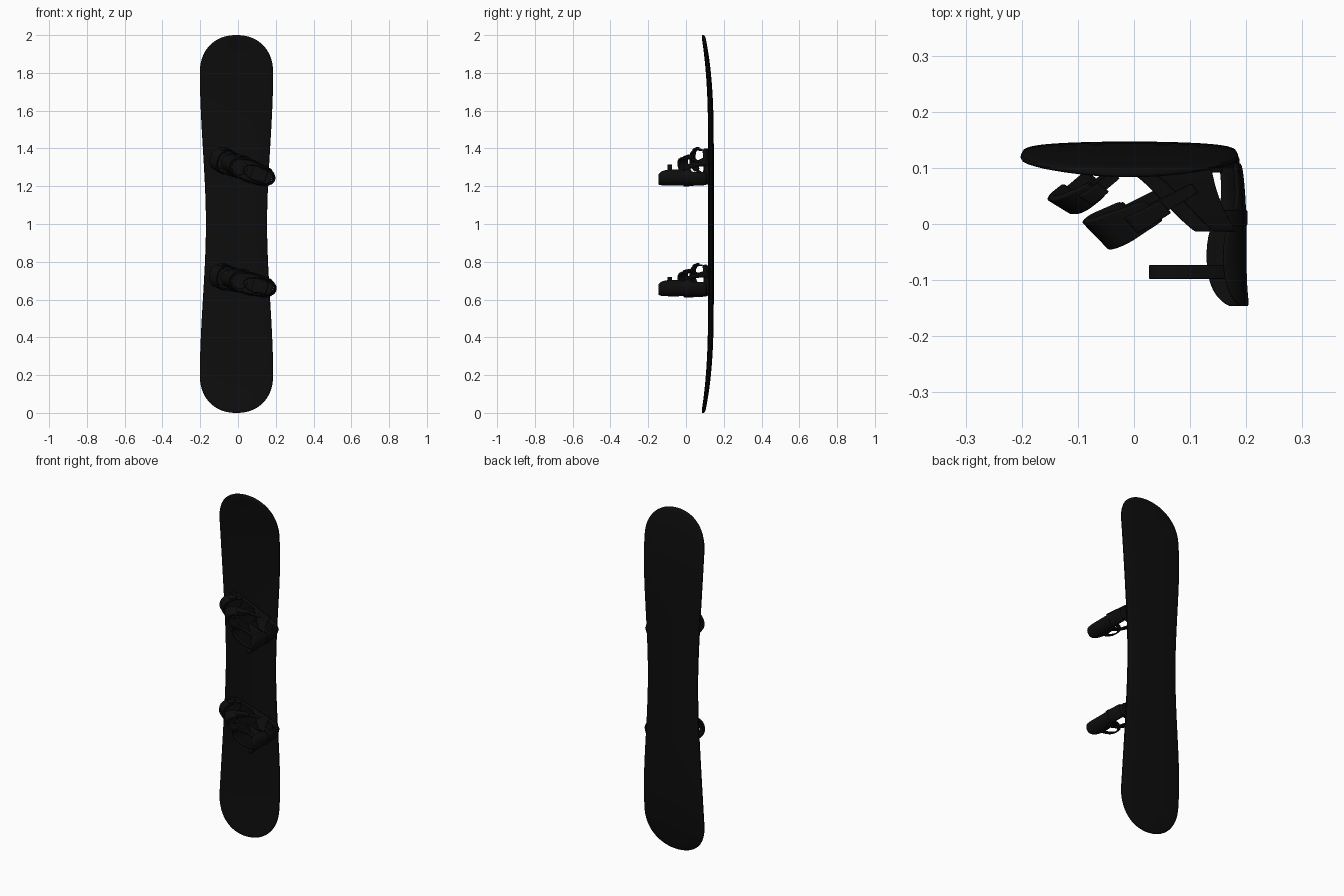
import bpy, bmesh, math
from mathutils import Vector

if "Cube" in bpy.data.objects:
    bpy.data.objects.remove(bpy.data.objects["Cube"])

black = bpy.data.materials.new("matte_black")
black.diffuse_color = (0.004, 0.004, 0.004, 1)
black.use_nodes = True
black.node_tree.nodes["Principled BSDF"].inputs["Base Color"].default_value = black.diffuse_color


def make(name, verts, faces, place=None):
    me = bpy.data.meshes.new(name)
    me.from_pydata(verts, [], faces)
    bm = bmesh.new()
    bm.from_mesh(me)
    bmesh.ops.recalc_face_normals(bm, faces=bm.faces)
    bm.to_mesh(me)
    bm.free()
    ob = bpy.data.objects.new(name, me)
    bpy.context.collection.objects.link(ob)
    me.materials.append(black)
    if place:
        ob.location.z, ob.rotation_euler.y = place
    bpy.context.view_layer.objects.active = ob
    for o in bpy.context.selected_objects:
        o.select_set(False)
    ob.select_set(True)
    bpy.ops.object.shade_smooth_by_angle(angle=math.radians(40))
    return ob


def sheet(name, rows, thick, place, closed=False):
    """Thin smooth panel through a grid of points."""
    n, m = len(rows), len(rows[0])
    faces = [(i * m + j, i * m + j + 1, (i + 1) % n * m + j + 1, (i + 1) % n * m + j)
             for i in range(n if closed else n - 1) for j in range(m - 1)]
    ob = make(name, [p for r in rows for p in r], faces, place)
    so = ob.modifiers.new("thickness", 'SOLIDIFY')
    so.thickness, so.offset = thick, 0
    sub = ob.modifiers.new("smooth", 'SUBSURF')
    sub.levels = sub.render_levels = 2
    return ob


def arch(name, side, apex, side_w, apex_w, half, thick, place, t0=0.0, t1=math.pi, n=12):
    """Strap over the foot, from one side up to the apex and down again."""
    rows = []
    for i in range(n + 1):
        t = t0 + (t1 - t0) * i / n
        s = math.sin(t)
        c = Vector(side).lerp(Vector(apex), s)
        w = Vector(side_w).lerp(Vector(apex_w), min(1, s * s * 1.3))
        z = half * math.copysign(abs(math.cos(t)) ** 0.8, math.cos(t))
        rows.append([(c.x + w.x * k, c.y + w.y * k, z) for k in (-.5, -.44, 0, .44, .5)])
    return sheet(name, rows, thick, place)


def slab(name, outline, y0, y1, place, bevel=0.005):
    """Flat plate from an x-z outline."""
    n = len(outline)
    verts = [(x, y, z) for y in (y0, y1) for x, z in outline]
    faces = [tuple(range(n)), tuple(range(n, 2 * n))]
    faces += [(i, (i + 1) % n, (i + 1) % n + n, i + n) for i in range(n)]
    ob = make(name, verts, faces, place)
    b = ob.modifiers.new("bevel", 'BEVEL')
    b.width, b.segments = bevel, 2
    return ob


# Board: lens-like sections lofted from tail to nose
stations = [0.8 * i / 20 for i in range(20)]
stations += [0.8 + 0.2 * math.sin(math.pi / 2 * i / 16) for i in range(17)]
stations = [-s for s in reversed(stations[1:])] + stations
N, verts = 40, []
for st in stations:
    s = abs(st)
    k = min(1, s / 0.8)
    w = 0.162 + 0.032 * k * k * (3 - 2 * k)
    if s > 0.8:
        w *= max(0.0005, 1 - min(1, ((s - 0.8) / 0.2)) ** 2.2) ** (1 / 2.2)
    r = max(0, (s - 0.35) / 0.65)
    yc = 0.132 - 0.041 * r ** 3
    th = 0.015 - 0.005 * r ** 3
    if s > 0.98:
        th *= 0.4 + 0.6 * math.sqrt(max(0, 1 - ((s - 0.98) / 0.02) ** 2))
    for i in range(N):
        a = 2 * math.pi * i / N
        verts.append((-0.008 + w * math.cos(a),
                      yc + th * math.copysign(abs(math.sin(a)) ** 0.65, math.sin(a)), 1 + st))
M = len(stations)
faces = [(i * N + j, i * N + (j + 1) % N, (i + 1) * N + (j + 1) % N, (i + 1) * N + j)
         for i in range(M - 1) for j in range(N)]
faces += [tuple(range(N)), tuple(range((M - 1) * N, M * N))]
make("board", verts, faces)

for tag, zc, deg in (("upper", 1.305, 21), ("lower", 0.70, 14)):
    P = (zc, math.radians(deg))

    # Base plate, footbed pads and mounting disc
    half = [(0.19, 0.02), (0.165, 0.04), (0.08, 0.052), (-0.09, 0.06), (-0.135, 0.05), (-0.15, 0.025)]
    outline = half + [(x, -z) for x, z in reversed(half)]
    slab(tag + "_base_plate", outline, 0.120, 0.099, P)
    slab(tag + "_heel_pad", [(0.16, 0.03), (0.08, 0.04), (0.08, -0.04), (0.16, -0.03)], 0.1, 0.092, P, 0.003)
    slab(tag + "_toe_pad", [(-0.06, 0.045), (-0.13, 0.04), (-0.13, -0.04), (-0.06, -0.045)], 0.1, 0.094, P, 0.003)
    slab(tag + "_disc", [(0.01 + 0.042 * math.cos(i * math.pi / 16), 0.042 * math.sin(i * math.pi / 16))
                         for i in range(32)], 0.1, 0.095, P, 0.002)

    # Curved highback rising from the heel
    prof = [(0.11, .193, .018, .036), (0.06, .198, .016, .035), (0.02, .201, .025, .037),
            (-0.01, .202, .045, .041), (-0.06, .202, .05, .042), (-0.105, .203, .045, .041),
            (-0.132, .205, .033, .036), (-0.147, .207, .016, .025)]
    rows = [[(xb - d * (1 - math.cos(a)), y, h * math.sin(a))
             for a in (math.pi * (i / 10 - .5) for i in range(11))] for y, xb, d, h in prof]
    sheet(tag + "_highback", rows, 0.008, P)

    # Heel hoop wrapping behind the highback
    rows = []
    for i in range(13):
        a = math.pi * (i / 12 - .5)
        x, z = 0.15 + 0.054 * math.cos(a), 0.047 * math.sin(a)
        rows.append([(x, y, z) for y in (-0.003, 0.0, 0.022, 0.025)])
    sheet(tag + "_heel_hoop", rows, 0.007, P)

    # Calf strap loop
    rows = []
    for i in range(24):
        a = 2 * math.pi * i / 24
        x, z = 0.118 + 0.086 * math.cos(a), 0.041 * math.sin(a)
        rows.append([(x, y, z) for y in (-0.098, -0.096, -0.075, -0.073)])
    sheet(tag + "_calf_strap", rows, 0.006, P, closed=True)

    for sgn, sd in ((1, "left"), (-1, "right")):
        # Side wall sweeping from the base up to the heel hoop
        side = [(0.115, -.03, .125, .052), (0.085, .03, .13, .053), (0.05, .065, .14, .052),
                (0.015, .1, .158, .049), (-0.015, .135, .178, .045)]
        rows = [[(x0 + (x1 - x0) * k, y, sgn * z) for k in (0, .06, .5, .94, 1)] for y, x0, x1, z in side]
        sheet(f"{tag}_{sd}_side_wall", rows, 0.008, P)
        # Low rail along the toe half
        rail = [(.06, .086, .053), (0.0, .092, .056), (-.06, .085, .061), (-.1, .09, .06), (-.125, .1, .052)]
        rows = [[(x, y, sgn * z), (x, .112, sgn * z)] for x, y, z in rail]
        sheet(f"{tag}_{sd}_rail", rows, 0.008, P)

    # Ankle strap with its wide pad, and toe strap
    arch(tag + "_ankle_strap", (.095, .065), (-.062, -.016), (.014, -.016), (.03, -.034), .060, 0.005, P)
    arch(tag + "_ankle_pad", (.095, .065), (-.066, -.018), (.03, -.03), (.05, -.05), .060, 0.013, P, 0.5, 2.6)
    arch(tag + "_toe_strap", (-.06, .088), (-.13, .034), (.016, -.012), (.026, -.016), .067, 0.005, P)
    arch(tag + "_toe_pad_strap", (-.06, .088), (-.132, .034), (.03, -.02), (.044, -.026), .067, 0.012, P, 0.5, 2.6)

    # Ratchet buckles on the outer side of each strap
    arch(tag + "_ankle_buckle", (.09, .06), (-.064, -.024), (.02, -.02), (.028, -.03), .066, 0.012, P, 0.35, 0.85, 4)
    arch(tag + "_toe_buckle", (-.06, .085), (-.132, .028), (.02, -.014), (.026, -.016), .073, 0.011, P, 0.35, 0.85, 4)
